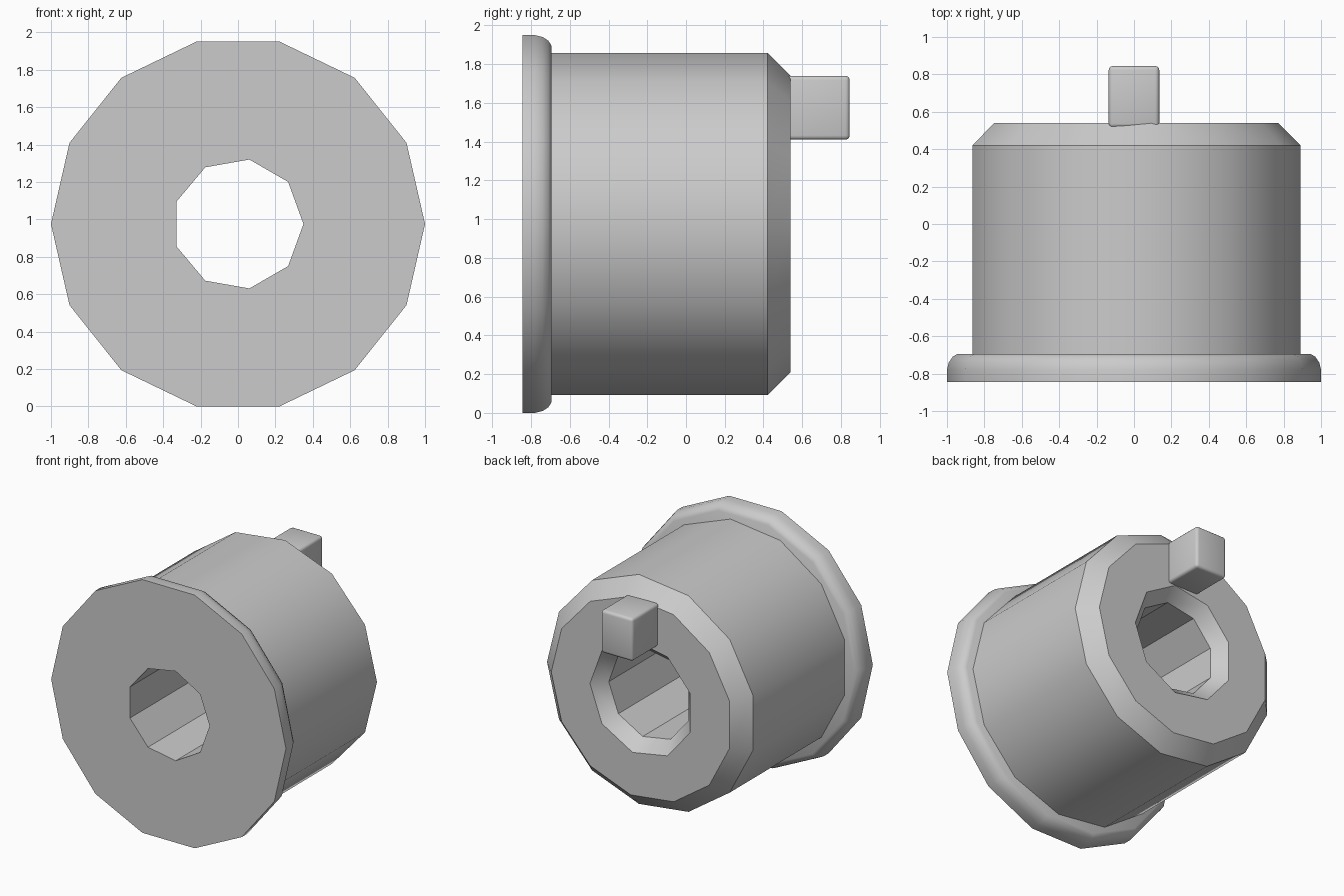
import bpy, bmesh, math
from mathutils import Matrix

AXIS_Z = 0.975
BORE = 0.35

cube = bpy.data.objects.get("Cube")
if cube:
    bpy.data.objects.remove(cube, do_unlink=True)

grey = bpy.data.materials.new("plain grey")
grey.use_nodes = True
grey.diffuse_color = (0.6, 0.6, 0.6, 1)
grey.node_tree.nodes["Principled BSDF"].inputs["Base Color"].default_value = (0.6, 0.6, 0.6, 1)


def finish(bm, name):
    bmesh.ops.recalc_face_normals(bm, faces=bm.faces[:])
    mesh = bpy.data.meshes.new(name)
    bm.to_mesh(mesh)
    bm.free()
    mesh.materials.append(grey)
    obj = bpy.data.objects.new(name, mesh)
    bpy.context.collection.objects.link(obj)
    bpy.ops.object.select_all(action='DESELECT')
    obj.select_set(True)
    bpy.context.view_layer.objects.active = obj
    bpy.ops.object.shade_smooth_by_angle(angle=math.radians(32))
    return obj


def wall(bm, sides, profile):
    """Sweep (y, radius) points round the axis; return both end loops."""
    rings = []
    for y, r in profile:
        angles = [2 * math.pi * i / sides for i in range(sides)]
        rings.append([bm.verts.new((r * math.cos(a), y, AXIS_Z + r * math.sin(a)))
                      for a in angles])
    for a, b in zip(rings, rings[1:]):
        for i in range(sides):
            j = (i + 1) % sides
            bm.faces.new((a[i], a[j], b[j], b[i]))
    return rings[0], rings[-1]


def bored_part(name, sides, outer, inner):
    """Turned solid with a nine-sided bore through it."""
    bm = bmesh.new()
    outer_ends = wall(bm, sides, outer)
    inner_ends = wall(bm, 9, inner)
    for loops in zip(outer_ends, inner_ends):
        edges = [bm.edges.get((ring[i - 1], ring[i]))
                 for ring in loops for i in range(len(ring))]
        bmesh.ops.triangle_fill(bm, edges=edges, use_beauty=True)
    return finish(bm, name)


# Front flange with a rounded back rim
bored_part("flange", 14,
           [(-0.845, 1.0), (-0.78, 1.0), (-0.74, 0.99), (-0.71, 0.97), (-0.695, 0.945)],
           [(-0.845, BORE), (-0.695, BORE)])

# Main barrel, chamfered at the back both outside and inside the bore
bored_part("barrel", 13,
           [(-0.695, 0.89), (0.42, 0.89), (0.54, 0.77)],
           [(-0.695, BORE), (0.44, BORE), (0.54, 0.44)])

# Square drive pin on the back face
bm = bmesh.new()
bmesh.ops.create_cube(bm, size=1, matrix=Matrix.Translation((0, 0.68, 1.575))
                      @ Matrix.Diagonal((0.27, 0.33, 0.33, 1)))
bmesh.ops.bevel(bm, geom=bm.edges[:], offset=0.022, segments=3,
                profile=0.5, affect='EDGES')
finish(bm, "drive_pin")
